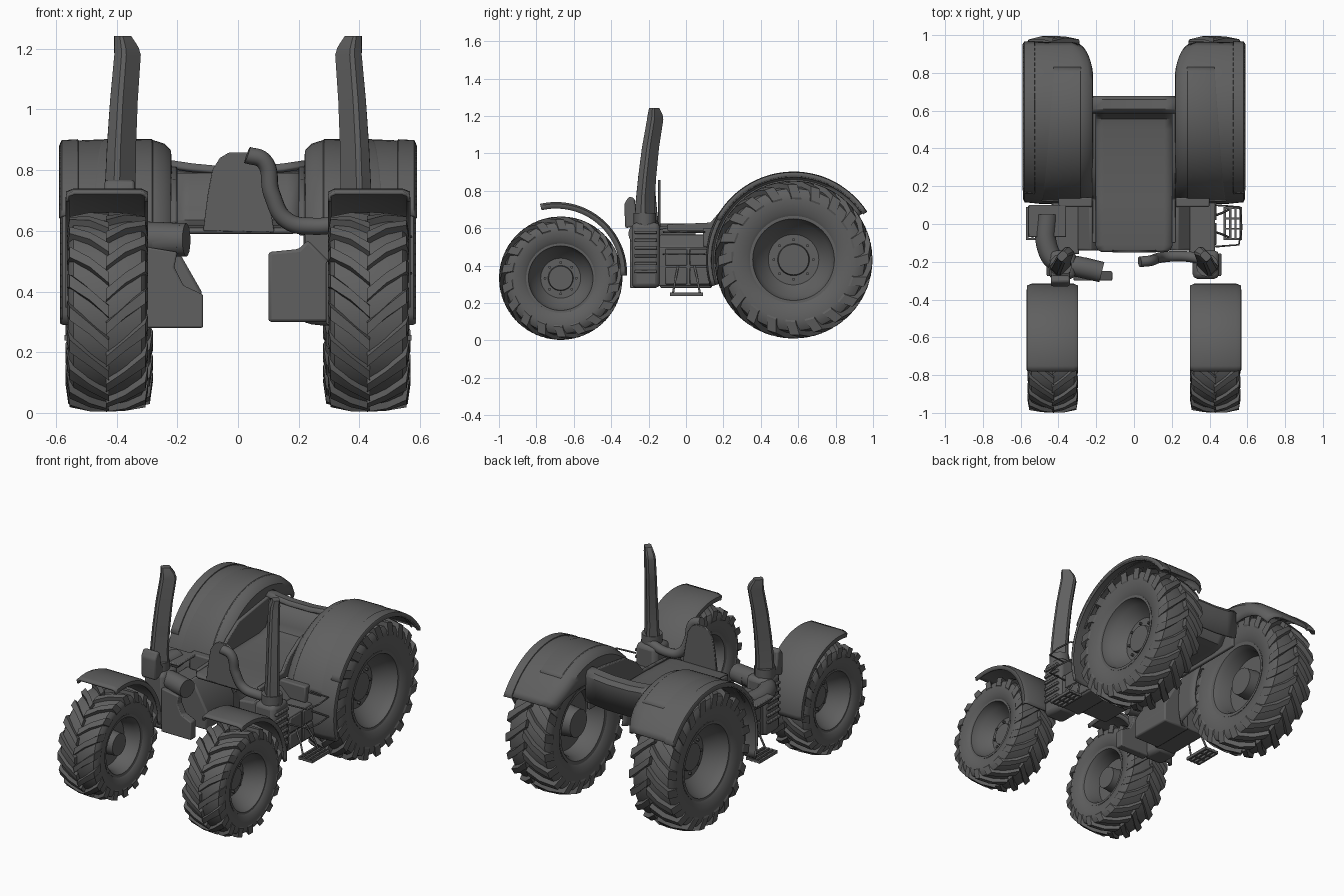
import bpy, bmesh, math
from mathutils import Vector

if "Cube" in bpy.data.objects:
    bpy.data.objects.remove(bpy.data.objects["Cube"])

paint = bpy.data.materials.new("dark_grey")
paint.diffuse_color = (0.115, 0.115, 0.115, 1)
paint.use_nodes = True
paint.node_tree.nodes["Principled BSDF"].inputs["Base Color"].default_value = paint.diffuse_color

def finish(name, bm, angle=35, bevel=0, thick=0):
    bmesh.ops.remove_doubles(bm, verts=bm.verts, dist=1e-5)
    bmesh.ops.recalc_face_normals(bm, faces=bm.faces)
    me = bpy.data.meshes.new(name)
    bm.to_mesh(me)
    bm.free()
    me.materials.append(paint)
    me.polygons.foreach_set("use_smooth", [True] * len(me.polygons))
    me.set_sharp_from_angle(angle=math.radians(angle))
    ob = bpy.data.objects.new(name, me)
    bpy.context.collection.objects.link(ob)
    if thick:
        m = ob.modifiers.new("thick", 'SOLIDIFY')
        m.thickness, m.offset = thick, 0
    if bevel:
        m = ob.modifiers.new("bevel", 'BEVEL')
        m.width, m.segments = bevel, 2
    return ob

def loft(bm, rings, ring_closed=True, ends=False, loop=False):
    vs = [[bm.verts.new(p) for p in r] for r in rings]
    n = len(rings[0])
    for i in range(len(vs) if loop else len(vs) - 1):
        a, b = vs[i], vs[(i + 1) % len(vs)]
        for j in range(n if ring_closed else n - 1):
            k = (j + 1) % n
            bm.faces.new((a[j], a[k], b[k], b[j]))
    if ends:
        bm.faces.new(vs[0])
        bm.faces.new(vs[-1])

def add_box(bm, x, y, z):
    loft(bm, [[(a, y[0], z[0]), (a, y[1], z[0]), (a, y[1], z[1]), (a, y[0], z[1])] for a in x], ends=True)

def box(name, x, y, z, bevel=0.008):
    bm = bmesh.new()
    add_box(bm, x, y, z)
    return finish(name, bm, bevel=bevel)

def extrude(name, pts, axis, lo, hi, bevel=0.006):
    """Prism from a 2D outline: axis 'x' takes (y, z), axis 'y' takes (x, z)."""
    bm = bmesh.new()
    put = (lambda p, d: (d, p[0], p[1])) if axis == 'x' else (lambda p, d: (p[0], d, p[1]))
    loft(bm, [[put(p, d) for p in pts] for d in (lo, hi)], ends=True)
    return finish(name, bm, bevel=bevel)

def tube(name, pts, r, smooth=True, res=4):
    cu = bpy.data.curves.new(name, 'CURVE')
    cu.dimensions, cu.bevel_depth, cu.bevel_resolution, cu.use_fill_caps = '3D', r, res, True
    cu.materials.append(paint)
    sp = cu.splines.new('BEZIER' if smooth else 'POLY')
    p = sp.bezier_points if smooth else sp.points
    p.add(len(pts) - 1)
    for q, c in zip(p, pts):
        if smooth:
            q.co, q.handle_left_type, q.handle_right_type = c, 'AUTO', 'AUTO'
        else:
            q.co = (*c, 1)
    ob = bpy.data.objects.new(name, cu)
    bpy.context.collection.objects.link(ob)

def polar(c, x, r, t):
    """Point on a wheel circle; t runs from the top towards the front."""
    return (x, c[1] - r * math.sin(t), c[2] + r * math.cos(t))

def revolve(name, c, s, prof, n=56):
    bm = bmesh.new()
    loft(bm, [[polar(c, c[0] + s * u, r, 2 * math.pi * i / n) for u, r in prof] for i in range(n)],
         ring_closed=False, loop=True)
    return finish(name, bm)

def arc(name, c, s, section, t0, t1, n, thick):
    """Curved sheet following a wheel; section(f) gives (x, r) points."""
    bm = bmesh.new()
    loft(bm, [[polar(c, s * x, r, math.radians(t0 + (t1 - t0) * i / n)) for x, r in section(i / n)]
              for i in range(n + 1)], ring_closed=False)
    return finish(name, bm, thick=thick)

def wheel(label, c, s, R, hw, rim, lugs):
    # tyre carcass
    half = [(0.8, rim / R), (0.93, rim / R + 0.06), (1, 0.76), (0.97, 0.84), (0.86, 0.9), (0.5, 0.925)]
    prof = half + [(0, 0.93)] + [(-u, r) for u, r in reversed(half)]
    revolve(label + "_tyre", c, s, [(u * hw, r * R) for u, r in prof], 64)
    # chevron lugs, each arm bending over the shoulder
    bm = bmesh.new()
    pitch = 2 * math.pi / lugs
    secs = [(-.04, .89, -.04, 1, 0, .17), (.45, .88, .45, .995, .5, .16),
            (.82, .84, .96, .955, 0.95, .2), (.9, .7, 1.03, .79, 1.15, .25)]
    for i in range(lugs):
        for side in (1, -1):
            t = pitch * (i + (0.5 if side < 0 else 0))
            rings = []
            for ui, ri, uo, ro, lag, w in secs:
                a, d = t - lag * pitch, w * pitch
                rings.append([polar(c, c[0] + side * u * hw, r * R, a + k) for u, r, k in
                              ((ui, ri, -d * 1.35), (ui, ri, d * 1.35), (uo, ro, d), (uo, ro, -d))])
            loft(bm, rings, ends=True)
    finish(label + "_tread", bm, 25)
    # dished rim with hub on both sides
    k = rim
    prof = [(.15 * hw, 0), (.15 * hw, .36 * k), (.0, .38 * k), (.0, .6 * k), (.12 * hw, .68 * k), (.5 * hw, .88 * k),
            (.74 * hw, .95 * k), (.86 * hw, .97 * k), (.86 * hw, 1.04 * k), (.7 * hw, 1.04 * k)]
    back = [(-.7 * hw, 1.04 * k), (-.86 * hw, 1.04 * k), (-.84 * hw, .95 * k), (-.6 * hw, .86 * k),
            (-.1 * hw, .8 * k), (-.08 * hw, .4 * k), (-.62 * hw, .37 * k), (-.62 * hw, 0)]
    revolve(label + "_rim", c, s, prof + back)
    bm = bmesh.new()
    for i in range(8):
        p = Vector(polar(c, c[0] + s * .02 * hw, .47 * k, i * math.pi / 4))
        loft(bm, [[p + Vector((s * d, .008 * math.cos(j * math.pi / 3), .008 * math.sin(j * math.pi / 3)))
                   for j in range(6)] for d in (-.005, .012)], ends=True)
    finish(label + "_wheel_bolts", bm)

for s, tag in ((1, "right"), (-1, "left")):
    rc = (s * 0.425, 0.575, 0.432)
    wheel(tag + "_front", (s * 0.43, -0.67, 0.333), s, 0.33, 0.13, 0.178, 18)
    wheel(tag + "_rear", rc, s, 0.422, 0.14, 0.225, 20)

    # front mudguard with side lips
    arc(tag + "_front_mudguard", (0, -0.695, 0.36), s,
        lambda f: [(.302, .345), (.302, .366), (.32, .374), (.54, .374), (.562, .366), (.562, .345)],
        13, -92, 24, 0.012)

    # rear fender shell: inner wall shrinks and corner rounds off towards the tail
    def shell(f):
        wall = 0.43 - 0.15 * min(1, f * 3)
        q = .045 * max(0, 1 - f * 6) ** 2
        return [(.582, .44), (.575, .455), (.5, .462), (.33, .464), (.28 + q, .461), (.245 + q, .45), (.226 + q, .43),
                (.222 + q, min(.41, wall + .05)), (.222 + q, min(.40, wall))]
    arc(tag + "_rear_fender", rc, s, shell, -56, 108, 36, 0.012)
    arc(tag + "_fender_edge_strip", rc, s, lambda f: [(.525, .45), (.53, .466), (.578, .463), (.586, .445)], -57, 62, 28, 0.01)
    arc(tag + "_fender_raised_panel", rc, s, lambda f: [(.27, .455), (.285, .467), (.42 + .06 * f, .468), (.44 + .06 * f, .458)],
        -33, 75, 26, 0.006)

    # flat stack turned 45 degrees, slightly tilted, with a cut top
    bm = bmesh.new()
    rings = []
    d1, d2 = Vector((-s, 1, 0)).normalized(), Vector((s, 1, 0)).normalized()
    for x, y, z, a, b in ((.388, -.22, .6, .055, .042), (.388, -.218, .75, .05, .034), (.384, -.207, .88, .048, .032),
                          (.376, -.19, 1.03, .046, .03), (.364, -.165, 1.18, .045, .028),
                          (.368, -.165, 1.205, .04, .027), (.38, -.17, 1.242, .026, .02)):
        rings.append([Vector((s * x, y, z)) + d1 * (a * u) + d2 * (b * v) for u, v in
                      ((1, .6), (.75, 1), (-.75, 1), (-1, .6), (-1, -.6), (-.75, -1), (.75, -1), (1, -.6))])
    loft(bm, rings, ends=True)
    finish(tag + "_stack", bm, 30)
    tube(tag + "_stack_collar", [(s * .388, -.22, .61), (s * .388, -.22, .68)], .06, False)

    # canister housing below the stack, with cooling ribs
    box(tag + "_stack_housing", (s * .31, s * .45), (-.29, -.14), (.28, .63), .025)
    bm = bmesh.new()
    for i in range(6):
        z = .36 + i * .042
        add_box(bm, (s * .33, s * .462), (-.275, -.155), (z, z + .016))
    finish(tag + "_housing_ribs", bm, bevel=.004)

    # tank under the cab floor, and outer panelled locker
    x0, zb, top = (.1, .3, .55) if s > 0 else (.12, .28, .42)
    extrude(tag + "_side_tank", [(s * x0, zb), (s * .3, zb), (s * .3, .5), (s * .23, .57), (s * .2, .54), (s * x0, top - .02)],
            'y', -.14, .14, .01)
    box(tag + "_locker", (s * .29, s * .43), (-.16, .14), (.29, .5))
    bm = bmesh.new()
    for y0, z0 in ((-.11, .3), (.02, .3), (-.11, .4), (.02, .4)):
        add_box(bm, (s * .42, s * .438), (y0, y0 + .115), (z0, z0 + .09))
    finish(tag + "_locker_panels", bm, bevel=.005)
    box(tag + "_floor_support", (s * .22, s * .4), (.09, .14), (.5, .6))

    # boarding step: two hangers and a slatted tread
    for y in (-.07, .075):
        tube(tag + "_step_hanger", [(s * .43, y * .6, .4), (s * .47, y * .8, .33), (s * .5, y, .25)], .006, False, 1)
    bm = bmesh.new()
    for i in range(4):
        add_box(bm, (s * (.475 + i * .028), s * (.487 + i * .028)), (-.085, .09), (.238, .256))
    for i in range(4):
        y = -.085 + i * .055
        add_box(bm, (s * .475, s * .571), (y, y + .01), (.24, .254))
    finish(tag + "_step_tread", bm)

    # cab side wall closing the gap between floor and fender
    extrude(tag + "_cab_side_wall", [(-.1, .585), (.66, .585), (.66, .82), (.5, .8), (.3, .77), (.19, .7), (.13, .63), (-.1, .62)],
            'x', s * .2, s * .222)

# cab floor, curving up into the rear wall
bm = bmesh.new()
loft(bm, [[(x * w, y, z) for x in (-.205, -.16, 0, .16, .205)] for y, z, w in
          ((-.145, .597, .85), (-.135, .6, .95), (-.11, .605, 1), (.12, .61, 1), (.5, .615, 1),
           (.56, .63, 1), (.585, .67, 1), (.6, .79, 1))], ring_closed=False)
finish("cab_floor", bm, thick=.016)

# rear shelf and cross member
bm = bmesh.new()
loft(bm, [[(x, y, z + .02 * (abs(x) / .22) ** 2) for x in (-.22, -.15, -.07, .07, .15, .22)] for y, z in
          ((.59, .79), (.61, .805), (.655, .80), (.67, .78), (.665, .62))], ring_closed=False)
finish("rear_shelf", bm, thick=.016)

# domed firewall
dome = [(-.115, .6), (-.1, .72), (-.085, .8), (-.06, .84), (-.03, .858), (.03, .858), (.06, .84), (.085, .8), (.1, .72), (.12, .595)]
extrude("firewall", dome, 'y', -.15, -.137, .003)

# exhaust pipe crossing from the firewall to the right stack
tube("exhaust_pipe", [(.03, -.2, .85), (.085, -.195, .83), (.112, -.185, .72), (.16, -.175, .635), (.25, -.17, .615), (.39, -.19, .635)], .028)

# left air intake: elbow, canister, front bracket and slanted guard
tube("intake_elbow", [(-.46, .05, .57), (-.46, -.12, .57), (-.41, -.2, .57), (-.3, -.225, .575), (-.19, -.25, .57)], .055)
tube("intake_canister", [(-.27, -.23, .57), (-.17, -.255, .57)], .055, False, 6)
extrude("intake_bracket", [(-.32, .28), (-.115, .28), (-.115, .39), (-.18, .42), (-.21, .48), (-.2, .53), (-.32, .55)], 'y', -.3, -.25)
extrude("intake_guard", [(-.325, .6), (-.33, .73), (-.305, .77), (-.275, .76), (-.265, .68), (-.2, .62)], 'x', -.44, -.34, .01)

# perforated step plate on the left, wire guard on the right
box("left_step_plate", (-.56, -.36), (-.07, .1), (.585, .6), .005)
for z in (.46, .58):
    tube("right_guard_hoop", [(.43, -.12, z), (.555, -.11, z), (.57, -.02, z), (.56, .09, z), (.43, .1, z)], .005, False, 1)
